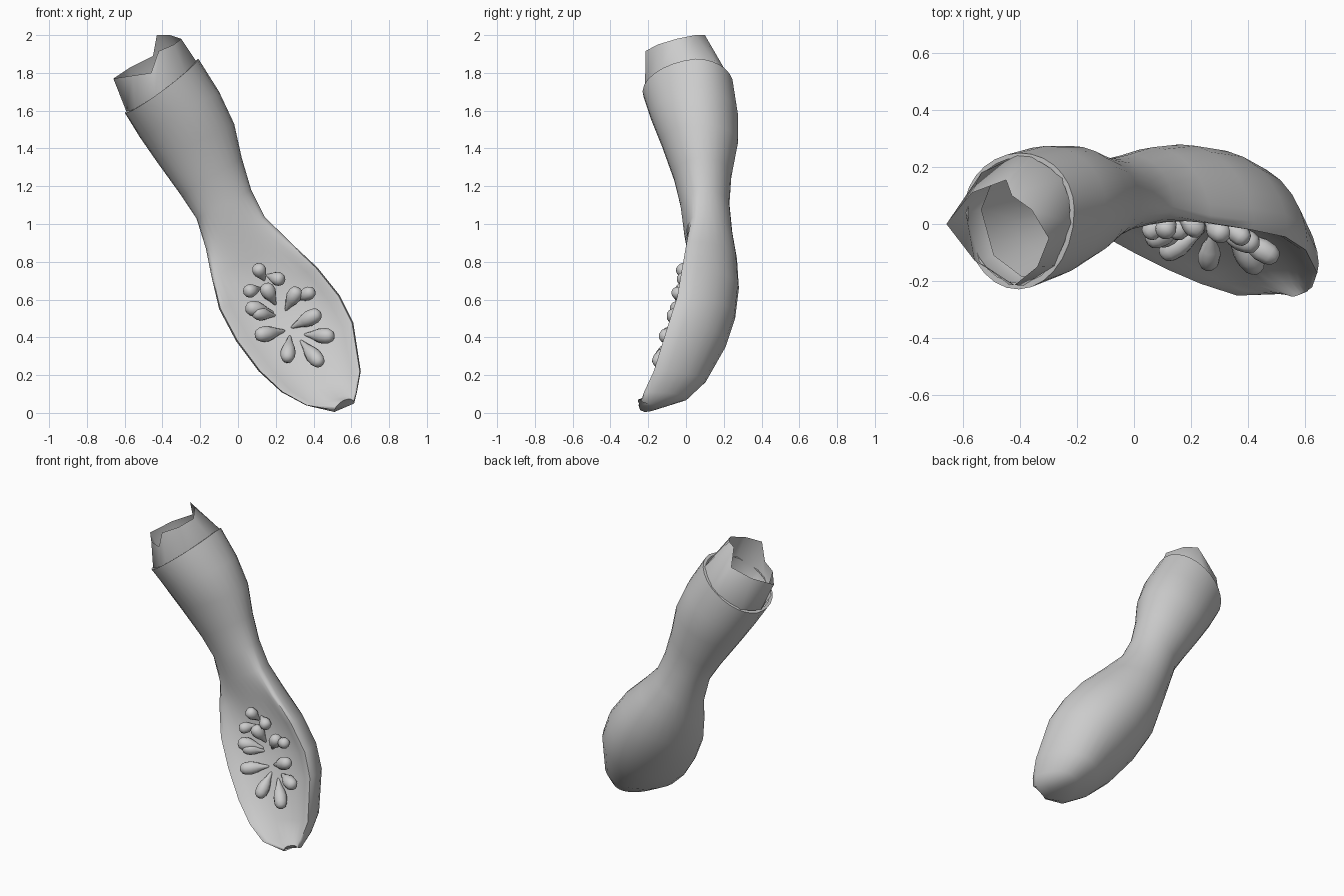
import bpy, math
from mathutils import Vector
from mathutils.bvhtree import BVHTree

if "Cube" in bpy.data.objects:
    bpy.data.objects.remove(bpy.data.objects["Cube"])

def loft(name, rings, caps=(False, False), angle=50):
    n = len(rings[0])
    verts = [tuple(p) for r in rings for p in r]
    faces = [(i*n+j, (i+1)*n+j, (i+1)*n+(j+1) % n, i*n+(j+1) % n)
             for i in range(len(rings)-1) for j in range(n)]
    if caps[0]:
        faces.append(tuple(range(n)))
    if caps[1]:
        k = (len(rings)-1)*n
        faces.append(tuple(k+j for j in reversed(range(n))))
    me = bpy.data.meshes.new(name)
    me.from_pydata(verts, [], faces)
    ob = bpy.data.objects.new(name, me)
    bpy.context.collection.objects.link(ob)
    bpy.ops.object.select_all(action='DESELECT')
    ob.select_set(True)
    bpy.context.view_layer.objects.active = ob
    bpy.ops.object.mode_set(mode='EDIT')
    bpy.ops.mesh.select_all(action='SELECT')
    bpy.ops.mesh.normals_make_consistent(inside=False)
    bpy.ops.object.mode_set(mode='OBJECT')
    bpy.ops.object.shade_smooth_by_angle(angle=math.radians(angle))
    return ob

# Squash cross-sections: left x,z / right x,z / left y, right y, back y, front y / cut lip height
S = [(-.60, 1.59, -.21, 1.875, .04, .05, .25, -.23, 0),
     (-.52, 1.46, -.10, 1.70, .05, .06, .275, -.19, 0),
     (-.43, 1.33, -.02, 1.53, .06, .07, .275, -.13, 0),
     (-.30, 1.15, .02, 1.35, .08, .08, .24, -.065, 0),
     (-.22, 1.03, .07, 1.18, .08, .08, .23, -.03, 0),
     (-.17, .87, .14, 1.04, .06, .06, .245, -.01, 0),
     (-.14, .72, .27, .91, .02, .03, .27, .02, .025),
     (-.10, .55, .42, .77, -.02, .01, .28, .03, .032),
     (-.01, .38, .54, .62, -.07, -.015, .26, .0, .032),
     (.11, .22, .61, .48, -.13, -.06, .21, -.06, .032),
     (.23, .11, .65, .22, -.18, -.14, .105, -.14, .032),
     (.36, .04, .63, .11, -.22, -.19, .01, -.21, .032),
     (.51, .005, .615, .05, -.22, -.21, -.15, -.255, .02)]
N = 28

def point(s, a, scale=1.0, sag=0.0):
    lx, lz, rx, rz, yl, yr, yb, yf, lip = s
    L, R = Vector((lx, yl, lz)), Vector((rx, yr, rz))
    mid = (L+R)/2
    p = mid + (R-L)/2*math.cos(a)*scale
    w = math.sin(a)
    if w >= 0:
        p.y += (yb-mid.y)*(w**1.2 if lip else w)*scale
    elif lip:
        t = -w    # rounded lip, then the shallow dish
        p.y += (yf-mid.y)*t*t - lip*min(1, t/.22)*max(0, min(1, (.92-t)/.5))
        if s is S[-1]:
            p.z += .04*t
    else:
        p.y -= (yf-mid.y)*w*scale
        p.z += sag*w
    return p

def section(s, scale=1.0, sag=0.0):
    return [point(s, math.tau*k/N, scale, sag) for k in range(N)]

body = loft("squash_body", [section(S[0], .92, .03), section(S[0], 1, .03)]
            + [section(s) for s in S[1:]], (False, True), 60)

# Open sleeve at the neck with a stepped torn edge
top = [(-.66, 0, 1.77), (-.56, -.13, 1.785), (-.46, -.19, 1.80), (-.42, -.215, 1.915),
       (-.34, -.15, 1.95), (-.30, -.05, 1.98), (-.36, .05, 2.0), (-.43, .10, 2.0),
       (-.45, .155, 1.89), (-.57, .11, 1.83)]
angles = [180, 222, 260, 275, 312, 350, 35, 76, 92, 135]
base = [point(S[0], math.radians(d), .955, .03) for d in angles]
low = [point(S[0], math.radians(d), .88, .03) + Vector((.04, .01, -.06)) for d in angles]
loft("neck_sleeve", [low, base, [Vector(t) for t in top]], angle=75)

# Teardrop seeds on the cut face: blunt end x,z / pointed end x,z / radius
seeds = [(.10, .78, .14, .70, .037), (.24, .70, .15, .73, .037), (.04, .64, .12, .66, .036),
         (.14, .68, .20, .57, .04), (.32, .66, .25, .54, .04), (.40, .645, .30, .60, .036),
         (.045, .56, .19, .53, .042), (.08, .53, .20, .515, .036), (.435, .53, .28, .45, .042),
         (.095, .41, .25, .435, .042), (.505, .405, .35, .415, .042), (.26, .275, .275, .41, .04),
         (.44, .255, .33, .385, .042)]
bvh = BVHTree.FromObject(body, bpy.context.evaluated_depsgraph_get())

def on_face(x, z):
    hit = bvh.ray_cast(Vector((x, -2, z)), Vector((0, 1, 0)))[0]
    return hit if hit else Vector((x, -.1, z))

shape = [(0, .3), (.06, .72), (.18, .95), (.38, 1), (.55, .82), (.75, .45), (.93, .22), (1, .06)]
for i, (bx, bz, tx, tz, r) in enumerate(seeds):
    a = on_face(bx, bz) + Vector((0, -.06, 0))
    b = on_face(tx, tz) + Vector((0, .005, 0))
    d = (b-a).normalized()
    u = d.cross(Vector((0, 1, 0))).normalized()
    v = d.cross(u)
    rings = [[a+(b-a)*t + (u*math.cos(math.tau*k/10)+v*math.sin(math.tau*k/10))*r*w
              for k in range(10)] for t, w in shape]
    loft(f"seed_{i+1}", rings, (True, True), 70)
